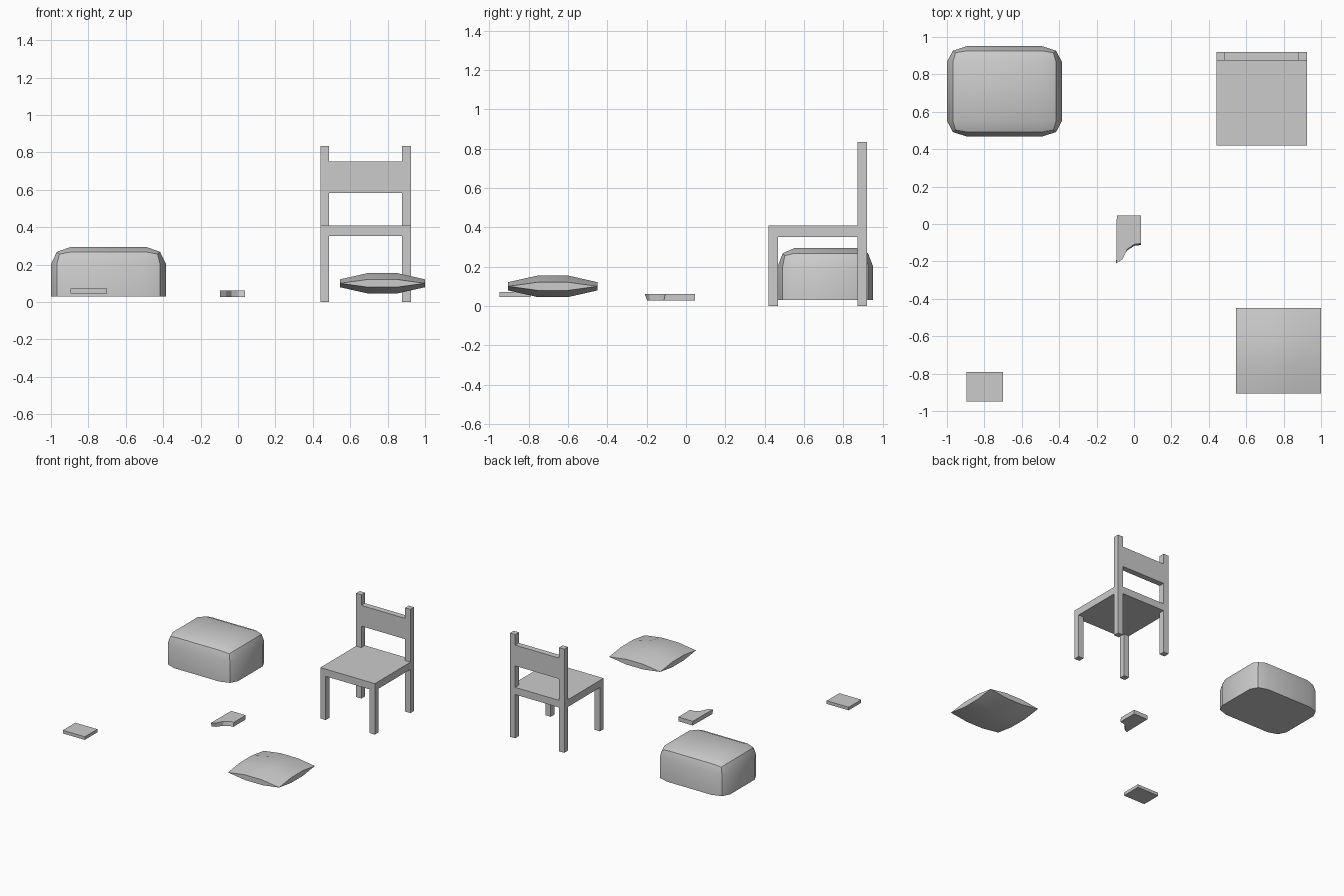
import bpy, bmesh
from mathutils import Vector

if "Cube" in bpy.data.objects:
    bpy.data.objects.remove(bpy.data.objects["Cube"])


def finish(name, bm, smooth=False):
    bmesh.ops.recalc_face_normals(bm, faces=bm.faces)
    mesh = bpy.data.meshes.new(name)
    bm.to_mesh(mesh)
    bm.free()
    ob = bpy.data.objects.new(name, mesh)
    bpy.context.collection.objects.link(ob)
    if smooth:
        bpy.ops.object.select_all(action='DESELECT')
        ob.select_set(True)
        bpy.context.view_layer.objects.active = ob
        bpy.ops.object.shade_smooth_by_angle(angle=0.5236)
    return ob


def box(name, x, y, z):
    bm = bmesh.new()
    bmesh.ops.create_cube(bm, size=1)
    for v in bm.verts:
        v.co = Vector(r[0] if c < 0 else r[1] for c, r in zip(v.co, (x, y, z)))
    return finish(name, bm)


# Chair: seat, four legs, two back posts and a slat
X0, X1, Y0, Y1, T = 0.44, 0.925, 0.42, 0.92, 0.047
box("seat", (X0, X1), (Y0, Y1), (0.352, 0.41))
for side, x in (("left", X0), ("right", X1 - T)):
    box(f"front_leg_{side}", (x, x + T), (Y0, Y0 + T), (0, 0.352))
    box(f"back_leg_{side}", (x, x + T), (Y1 - T, Y1), (0, 0.352))
    box(f"back_post_{side}", (x, x + T), (Y1 - T, Y1), (0.41, 0.835))
box("back_slat", (X0 + T, X1 - T), (Y1 - T, Y1), (0.583, 0.75))

# Pouf: bevelled cube, lower half cut away
bm = bmesh.new()
bmesh.ops.create_cube(bm, size=1)
bmesh.ops.bevel(bm, geom=bm.edges[:], offset=0.175, segments=2, profile=0.5,
                affect='EDGES')
cut = bmesh.ops.bisect_plane(bm, geom=bm.verts[:] + bm.edges[:] + bm.faces[:],
                             plane_co=(0, 0, 0), plane_no=(0, 0, 1), clear_inner=True)
rim = [e for e in bm.edges if e.is_boundary]
bmesh.ops.contextual_create(bm, geom=rim)
bmesh.ops.scale(bm, vec=(0.615, 0.484, 0.53), verts=bm.verts)
bmesh.ops.translate(bm, vec=(-0.6925, 0.709, 0.03), verts=bm.verts)
finish("pouf", bm, True)

# Pillow: square top and bottom grids that pinch together at the corners
bm = bmesh.new()
bulge = {0: 0.0, 1: 0.021, 2: 0.055}      # by number of inner axes
grid = {}
for s in (1, -1):
    for i in range(4):
        for j in range(4):
            n = (i in (1, 2)) + (j in (1, 2))
            if n == 0 and s < 0:
                grid[s, i, j] = grid[1, i, j]
                continue
            grid[s, i, j] = bm.verts.new((0.545 + 0.455 * i / 3, -0.905 + 0.455 * j / 3,
                                          0.1 + s * bulge[n]))
    for i in range(3):
        for j in range(3):
            bm.faces.new([grid[s, i + a, j + b] for a, b in ((0, 0), (1, 0), (1, 1), (0, 1))])
# Pillow side walls
for side in range(4):
    loop = {0: [(i, 0) for i in range(4)], 1: [(3, i) for i in range(4)],
            2: [(i, 3) for i in range(4)], 3: [(0, i) for i in range(4)]}[side]
    ring = [grid[1, i, j] for i, j in loop] + [grid[-1, i, j] for i, j in loop[2:0:-1]]
    bm.faces.new(ring)
finish("pillow", bm, True)

# Small flat box
box("small_box", (-0.896, -0.70), (-0.95, -0.79), (0.046, 0.071))

# Curved wedge: flat profile with slightly slanting walls
top = [(-0.092, 0.045), (0.037, 0.045), (0.037, -0.105), (0.004, -0.107),
       (-0.035, -0.134), (-0.062, -0.188), (-0.095, -0.21)]
bottom = [(-0.09, 0.045), (0.037, 0.045), (0.037, -0.113), (0.004, -0.115),
          (-0.035, -0.14), (-0.065, -0.182), (-0.095, -0.198)]
bm = bmesh.new()
up = [bm.verts.new((x, y, 0.062)) for x, y in top]
low = [bm.verts.new((x, y, 0.028)) for x, y in bottom]
bm.faces.new(up)
bm.faces.new(low[::-1])
for i in range(len(up)):
    k = (i + 1) % len(up)
    bm.faces.new((up[i], low[i], low[k], up[k]))
finish("curved_wedge", bm)
